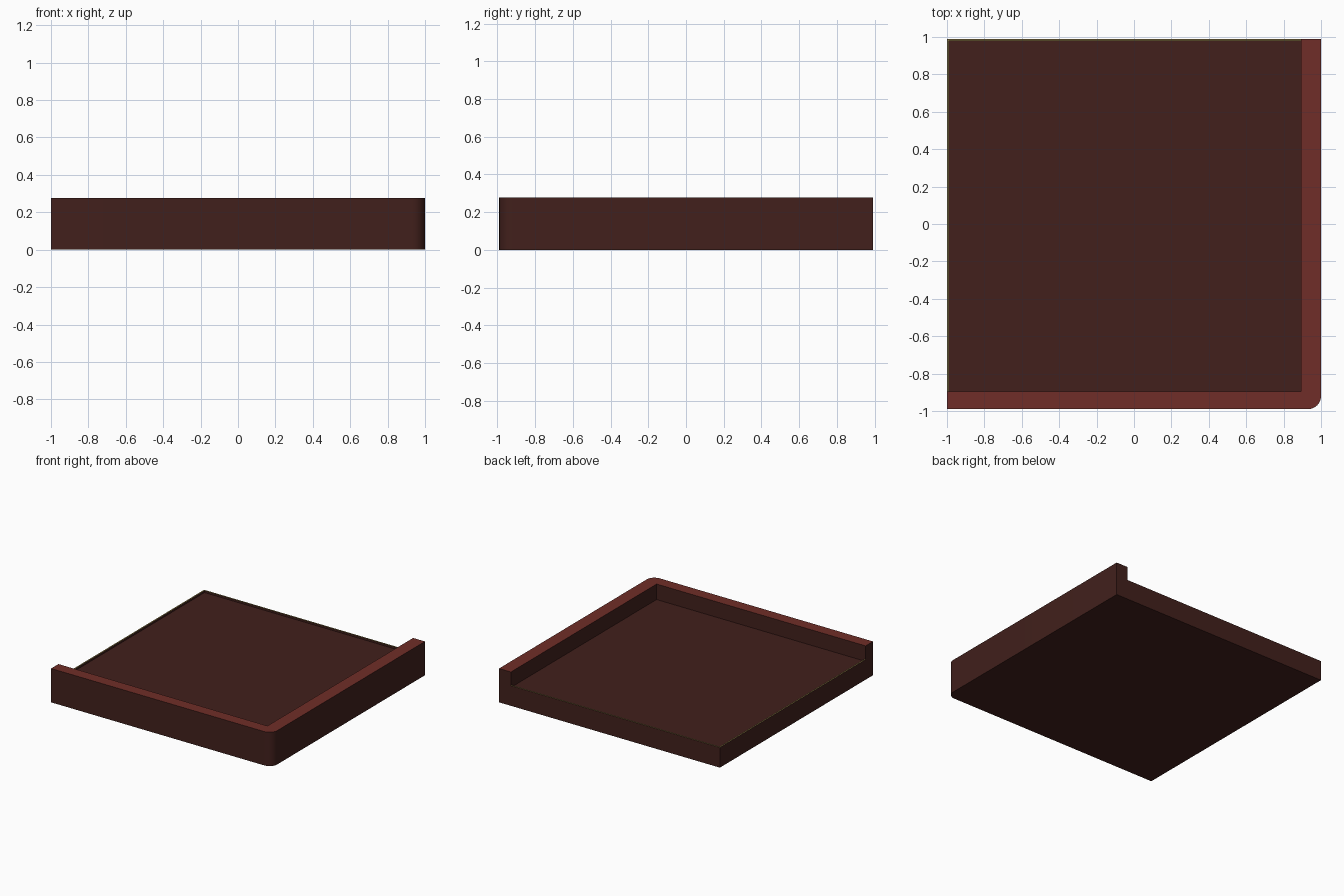
import bpy, bmesh, math

if "Cube" in bpy.data.objects:
    bpy.data.objects.remove(bpy.data.objects["Cube"])

X, Y = 1.0, 0.99              # half width and half depth
FLOOR, LIP, TOP = 0.15, 0.165, 0.277
RIM_X, RIM_Y = 0.893, -0.895  # inner edges of the raised rim
R = 0.07                      # rounded front right corner
T = 0.012                     # thin lip width


def material(name, color):
    m = bpy.data.materials.new(name)
    m.diffuse_color = (*color, 1)
    m.use_nodes = True
    m.node_tree.nodes["Principled BSDF"].inputs["Base Color"].default_value = m.diffuse_color
    return m


DARK = material("dark_brown", (0.054, 0.0144, 0.0116))
RED = material("red_brown", (0.162, 0.027, 0.021))
OLIVE = material("olive", (0.22, 0.16, 0.05))


def prism(name, outline, z0, z1, top_mat, bottom=False):
    """Extrude a counter-clockwise outline; the top face gets its own colour."""
    bm = bmesh.new()
    lo = [bm.verts.new((x, y, z0)) for x, y in outline]
    hi = [bm.verts.new((x, y, z1)) for x, y in outline]
    n = len(outline)
    for i in range(n):
        j = (i + 1) % n
        bm.faces.new((lo[i], lo[j], hi[j], hi[i]))
    bm.faces.new(hi).material_index = 1
    if bottom:
        bm.faces.new(lo[::-1])
    mesh = bpy.data.meshes.new(name)
    bm.to_mesh(mesh)
    bm.free()
    mesh.materials.append(DARK)
    mesh.materials.append(top_mat)
    ob = bpy.data.objects.new(name, mesh)
    bpy.context.collection.objects.link(ob)
    bpy.ops.object.select_all(action='DESELECT')
    ob.select_set(True)
    bpy.context.view_layer.objects.active = ob
    bpy.ops.object.shade_smooth_by_angle(angle=math.radians(30))
    return ob


# Outer edge from front left, round the corner, to back right
corner = [(X - R + R * math.cos(a), -Y + R + R * math.sin(a))
          for a in (math.radians(-90 + 90 * i / 8) for i in range(9))]
outer = [(-X, -Y)] + corner + [(X, Y)]

# Floor slab
prism("floor_slab", outer + [(-X, Y)], 0, FLOOR, DARK, bottom=True)

# Raised rim along the front and right sides
prism("rim", outer + [(RIM_X, Y), (RIM_X, RIM_Y), (-X, RIM_Y)], FLOOR, TOP, RED)

# Thin lip along the left and back sides
prism("edge_lip", [(-X, RIM_Y), (-X + T, RIM_Y), (-X + T, Y - T),
                   (RIM_X, Y - T), (RIM_X, Y), (-X, Y)], FLOOR, LIP, OLIVE)
